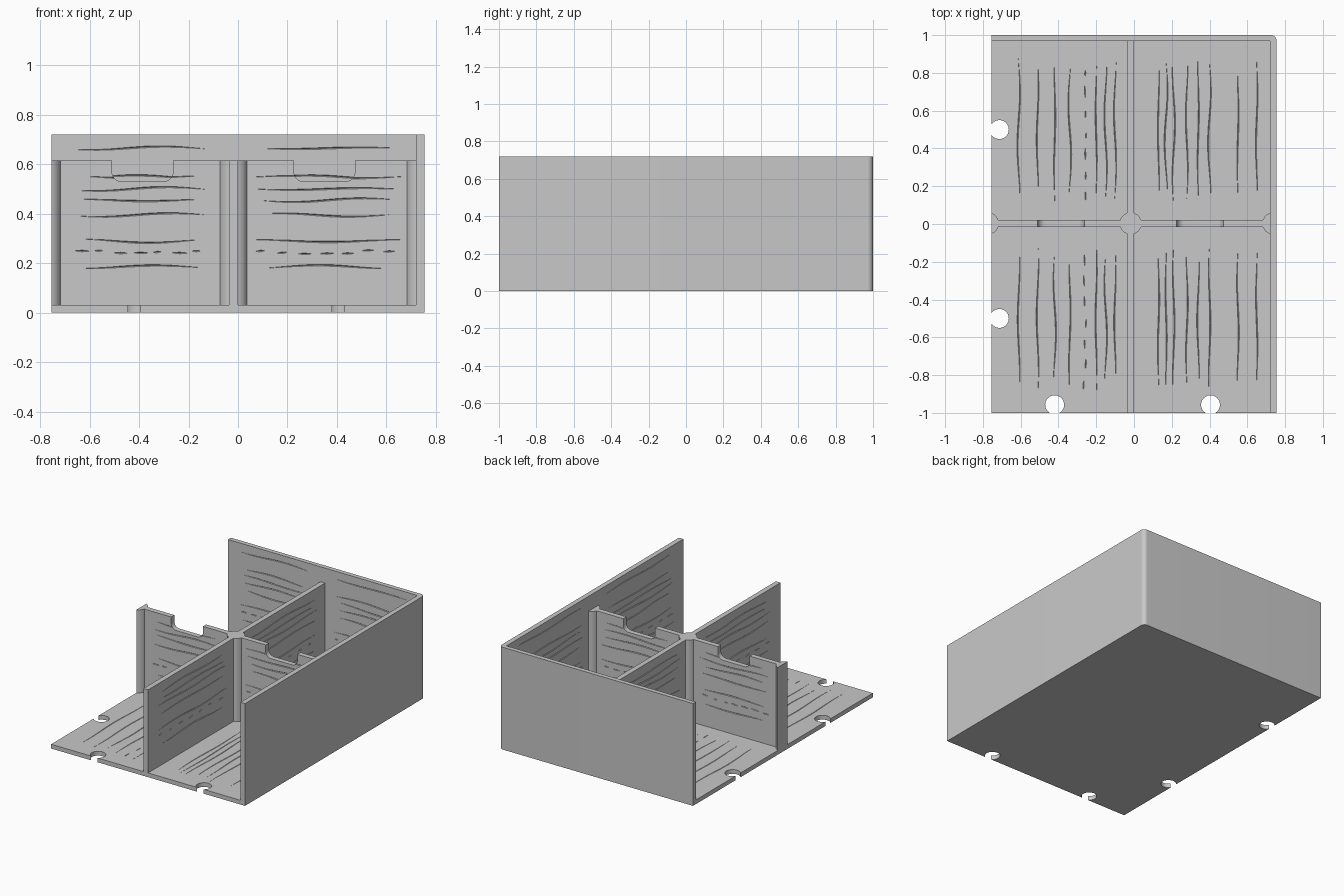
import bpy
import bmesh
import random
from math import sin, cos, pi, acos, radians
from mathutils import Vector

random.seed(4)
if "Cube" in bpy.data.objects:
    bpy.data.objects.remove(bpy.data.objects["Cube"])

# Overall sizes
LEFT, RIGHT, FRONT, BACK = -0.755, 0.755, -1.0, 1.0
IN_X, IN_Y = 0.72, 0.968          # inner faces of the tall walls
FLOOR, DIV_H, WALL_H = 0.03, 0.615, 0.72
DX0, DX1 = -0.036, 0.0            # long divider
DY0, DY1 = -0.015, 0.021          # cross divider
MID_X, MID_Y, POST_R = -0.018, 0.003, 0.058

gray = bpy.data.materials.new("light_gray_plastic")
gray.use_nodes = True
color = (0.58, 0.58, 0.58, 1)
gray.diffuse_color = color
gray.node_tree.nodes["Principled BSDF"].inputs["Base Color"].default_value = color


def make_object(name, bm):
    bmesh.ops.recalc_face_normals(bm, faces=bm.faces)
    mesh = bpy.data.meshes.new(name)
    bm.to_mesh(mesh)
    bm.free()
    mesh.materials.append(gray)
    obj = bpy.data.objects.new(name, mesh)
    bpy.context.collection.objects.link(obj)
    return obj


def prism(name, outline, lo, hi, axis="z"):
    """Extrude a 2D outline along z, or along y when the outline is in x-z."""
    bm = bmesh.new()
    place = (lambda a, b, t: (a, b, t)) if axis == "z" else (lambda a, b, t: (a, t, b))
    rings = [[bm.verts.new(place(a, b, t)) for a, b in outline] for t in (lo, hi)]
    for ring in rings:
        bm.faces.new(ring)
    n = len(outline)
    for i in range(n):
        j = (i + 1) % n
        bm.faces.new((rings[0][i], rings[0][j], rings[1][j], rings[1][i]))
    return make_object(name, bm)


def arc(cx, cy, r, start, end, steps):
    return [(cx + r * cos(start + (end - start) * i / steps),
             cy + r * sin(start + (end - start) * i / steps)) for i in range(steps + 1)]


def rect(x0, x1, y0, y1):
    return [(x0, y0), (x1, y0), (x1, y1), (x0, y1)]


def combine(obj, other, operation):
    mod = obj.modifiers.new(operation.lower(), "BOOLEAN")
    mod.operation, mod.solver, mod.object = operation, "EXACT", other
    other.hide_render = True
    bpy.context.view_layer.objects.active = obj
    bpy.ops.object.modifier_apply(modifier=mod.name)
    bpy.data.objects.remove(other)


def groove(bm, origin, u, w, normal, length):
    """A thin wavy V-shaped strip, tapered at both ends, straddling a surface."""
    steps = max(4, int(length / 0.035))
    phase, amp = random.uniform(0, 2 * pi), random.uniform(0.003, 0.008)
    rings = []
    for i in range(steps + 1):
        t = i / steps
        taper = 0.25 + 0.75 * sin(pi * t)
        p = origin + u * (t * length) + w * (amp * sin(phase + length * t * 11))
        rings.append([bm.verts.new(p + w * (s * 0.005 * taper) + normal * d)
                      for s, d in ((-1, 0.002), (1, 0.002), (0, -0.004 * taper))])
    for a, b in zip(rings, rings[1:]):
        for i in range(3):
            j = (i + 1) % 3
            bm.faces.new((a[i], a[j], b[j], b[i]))
    bm.faces.new(rings[0])
    bm.faces.new(rings[-1])


def engrave(obj, panels):
    """Cut grain lines; panel = (origin, along, across, normal, length, offsets, dashed)."""
    bm = bmesh.new()
    for origin, u, w, normal, length, offsets, dashed in panels:
        o, u, w, normal = map(Vector, (origin, u, w, normal))
        for d in offsets:
            trim = random.uniform(0, 0.06)
            groove(bm, o + w * d + u * trim, u, w, normal, length - 2 * trim)
        for k in range(7):
            if dashed:
                groove(bm, o + w * dashed + u * (length * (k + 0.1) / 7),
                       u, w, normal, random.uniform(0.03, 0.06))
    combine(obj, make_object("grain_cutter", bm), "DIFFERENCE")


X, Y, Z = (1, 0, 0), (0, 1, 0), (0, 0, 1)
wall_lines = (0.185, 0.29, 0.395, 0.455, 0.5, 0.548)
x_cells = ((-0.665, 0.55), (0.065, 0.6))
y_cells = ((-0.89, 0.77), (0.11, 0.77))

# Floor with keyhole notches along its open edges
floor = prism("floor", rect(LEFT, IN_X, FRONT, IN_Y), 0, FLOOR)
for cx, cy in ((-0.713, 0.5), (-0.713, -0.5), (-0.42, -0.957), (0.405, -0.957)):
    hole = prism("hole_cutter", arc(cx, cy, 0.05, 0, 2 * pi, 40)[:-1], -0.05, 0.1)
    combine(floor, hole, "DIFFERENCE")
floor_panels = []
for y, length in y_cells:
    floor_panels.append(((0, y, FLOOR), Y, X, Z, length,
                         (-0.61, -0.51, -0.42, -0.34, -0.2, -0.15, -0.1), -0.26))
    floor_panels.append(((0, y, FLOOR), Y, X, Z, length,
                         (0.13, 0.17, 0.21, 0.28, 0.34, 0.4, 0.55, 0.65), 0))
engrave(floor, floor_panels)

# Tall L-shaped outer wall with a rounded back corner
R = 0.03
wall = prism("outer_wall",
             [(RIGHT, FRONT)] + arc(RIGHT - R, BACK - R, R, 0, pi / 2, 10)
             + [(LEFT, BACK), (LEFT, IN_Y), (IN_X, IN_Y), (IN_X, FRONT)], 0, WALL_H)
tall_lines = wall_lines + (0.665,)
engrave(wall, [((x, IN_Y, 0), X, Z, (0, -1, 0), n, tall_lines, 0.245) for x, n in x_cells]
        + [((IN_X, y, 0), Y, Z, (-1, 0, 0), n, tall_lines, 0.245) for y, n in y_cells])

# Cross divider with two finger notches
top_edge = []
for x0, x1 in ((-0.51, -0.263), (0.226, 0.473)):
    bottom, r = 0.53, 0.04
    top_edge += [(x0, DIV_H)] + arc(x0 + r, bottom + r, r, pi, 1.5 * pi, 8)
    top_edge += arc(x1 - r, bottom + r, r, 1.5 * pi, 2 * pi, 8) + [(x1, DIV_H)]
dividers = prism("dividers", [(IN_X, DIV_H), (IN_X, FLOOR), (LEFT, FLOOR), (LEFT, DIV_H)]
                 + top_edge, DY0, DY1, "y")

# Long divider and round posts, fused to the cross divider
combine(dividers, prism("long_divider", rect(DX0, DX1, FRONT, IN_Y), FLOOR, DIV_H), "UNION")
pitch = 0.756
a = acos((LEFT - MID_X + pitch) / POST_R)
b = acos((MID_X + pitch - IN_X) / POST_R)
for outline in (arc(MID_X, MID_Y, POST_R, 0, 2 * pi, 40)[:-1],
                arc(MID_X - pitch, MID_Y, POST_R, -a, a, 16),
                arc(MID_X + pitch, MID_Y, POST_R, pi - b, pi + b, 16)):
    combine(dividers, prism("post", outline, FLOOR, DIV_H), "UNION")
panels = []
for face, side in ((DY0, -1), (DY1, 1)):
    panels += [((x, face, 0), X, Z, (0, side, 0), n, wall_lines, 0.245) for x, n in x_cells]
for face, side in ((DX0, -1), (DX1, 1)):
    panels += [((face, y, 0), Y, Z, (side, 0, 0), n, wall_lines, 0.245) for y, n in y_cells]
engrave(dividers, panels)

# Smooth the round corners and keep the edges crisp
for obj in bpy.context.view_layer.objects:
    obj.select_set(obj in (floor, wall, dividers))
bpy.context.view_layer.objects.active = floor
bpy.ops.object.shade_smooth_by_angle(angle=radians(25))
